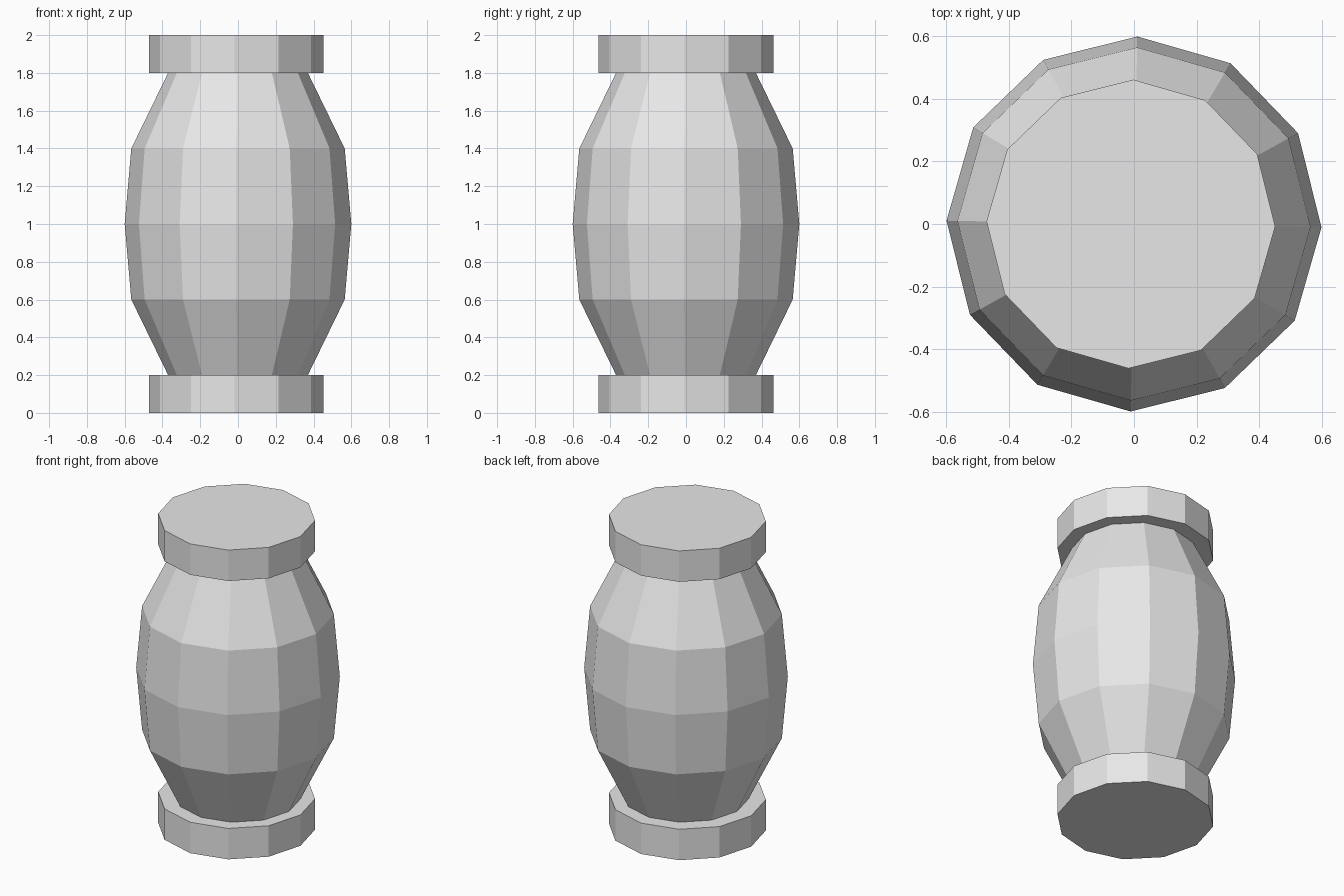
import bpy
import bmesh
from math import cos, sin, radians, tau

SIDES = 12
TURN = radians(-1)

cube = bpy.data.objects.get("Cube")
if cube:
    bpy.data.objects.remove(cube, do_unlink=True)

grey = bpy.data.materials.new("light grey")
grey.use_nodes = True
colour = (0.8, 0.8, 0.8, 1)
grey.diffuse_color = colour
grey.node_tree.nodes["Principled BSDF"].inputs["Base Color"].default_value = colour


def lathe(name, profile, centre_x=0.0):
    """Closed flat-sided solid from (radius, height) pairs, bottom to top."""
    bm = bmesh.new()
    rings = []
    for r, z in profile:
        angles = [TURN + tau * i / SIDES for i in range(SIDES)]
        rings.append([bm.verts.new((r * cos(a), r * sin(a), z)) for a in angles])
    for low, high in zip(rings, rings[1:]):
        for i in range(SIDES):
            j = (i + 1) % SIDES
            bm.faces.new((low[i], low[j], high[j], high[i]))
    bm.faces.new(rings[0][::-1])
    bm.faces.new(rings[-1])
    mesh = bpy.data.meshes.new(name)
    bm.to_mesh(mesh)
    bm.free()
    mesh.materials.append(grey)
    obj = bpy.data.objects.new(name, mesh)
    obj.location.x = centre_x
    bpy.context.collection.objects.link(obj)
    return obj


# Bulging barrel body
lathe("barrel_body", [(0.37, 0.2), (0.565, 0.6), (0.6, 1.0), (0.565, 1.4), (0.37, 1.8)])

# End caps, set very slightly off centre
for name, z in (("bottom_cap", 0.0), ("top_cap", 1.8)):
    lathe(name, [(0.462, z), (0.462, z + 0.2)], -0.01)
